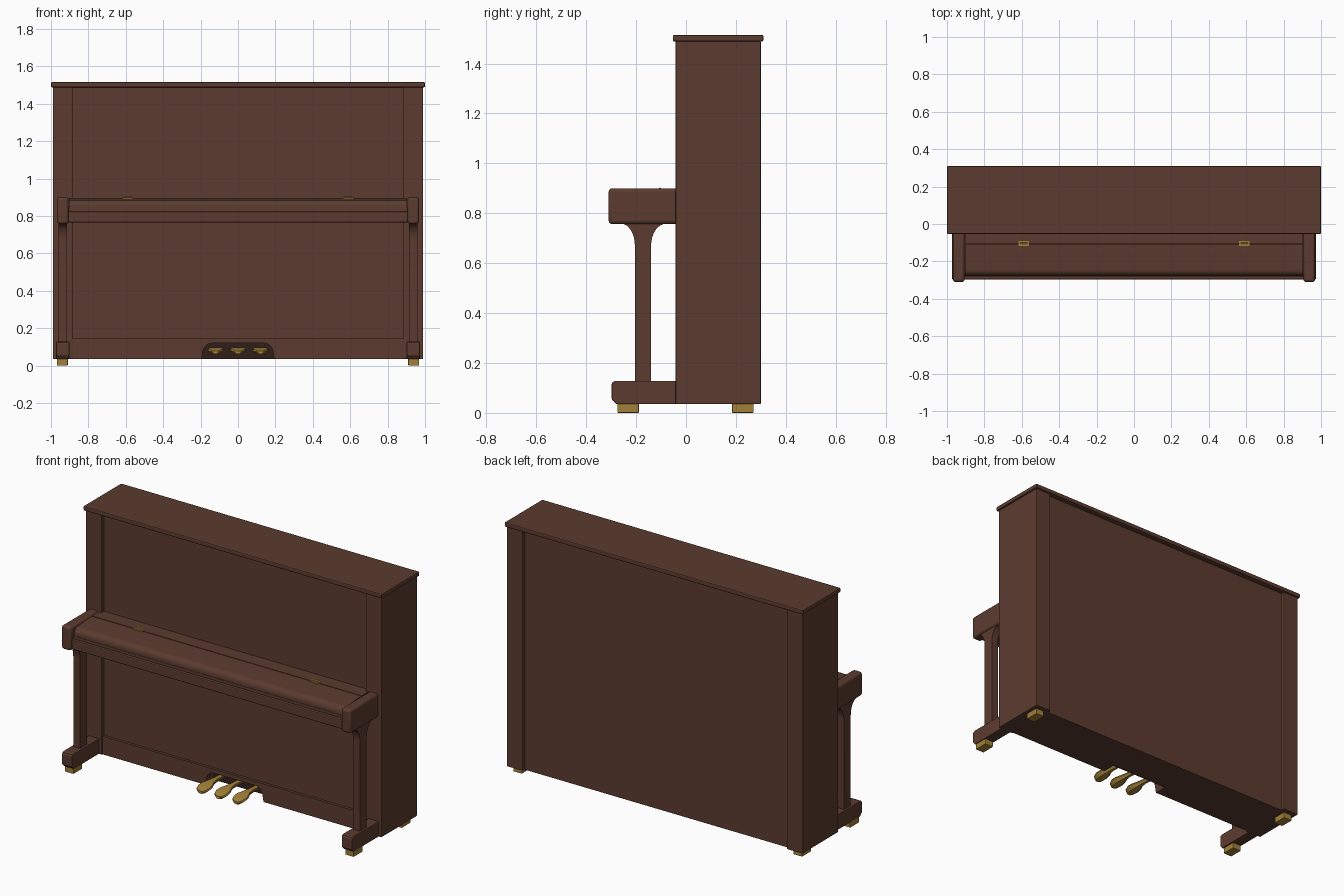
import bpy, bmesh, math

if "Cube" in bpy.data.objects:
    bpy.data.objects.remove(bpy.data.objects["Cube"])


def material(name, rgb):
    m = bpy.data.materials.new(name)
    m.diffuse_color = (*rgb, 1)
    m.use_nodes = True
    m.node_tree.nodes["Principled BSDF"].inputs["Base Color"].default_value = m.diffuse_color
    return m


WOOD = material("brown wood", (0.105, 0.044, 0.028))
DARK = material("dark brown recess", (0.03, 0.014, 0.010))
GOLD = material("brass", (0.36, 0.215, 0.04))


def finish(name, bm, mat, bevel=0, segments=2, smooth=False):
    bmesh.ops.recalc_face_normals(bm, faces=bm.faces)
    me = bpy.data.meshes.new(name)
    bm.to_mesh(me)
    bm.free()
    me.materials.append(mat)
    ob = bpy.data.objects.new(name, me)
    bpy.context.collection.objects.link(ob)
    if smooth:
        bpy.context.view_layer.objects.active = ob
        ob.select_set(True)
        bpy.ops.object.shade_smooth_by_angle(angle=math.radians(35))
        ob.select_set(False)
    if bevel:
        mod = ob.modifiers.new("edge", 'BEVEL')
        mod.width, mod.segments = bevel, segments
        mod.limit_method = 'ANGLE'
        mod.angle_limit = math.radians(40)
    return ob


def prism(name, pts, axis, a, b, mat=WOOD, **kw):
    """Extrude a (y, z) profile along x, or an (x, z) profile along y."""
    bm = bmesh.new()
    place = (lambda t, p: (t, p[0], p[1])) if axis == 'x' else (lambda t, p: (p[0], t, p[1]))
    lo = [bm.verts.new(place(a, p)) for p in pts]
    hi = [bm.verts.new(place(b, p)) for p in pts]
    bm.faces.new(lo)
    bm.faces.new(hi)
    for i in range(len(pts)):
        j = (i + 1) % len(pts)
        bm.faces.new((lo[i], lo[j], hi[j], hi[i]))
    return finish(name, bm, mat, **kw)


def box(name, x, y, z, mat=WOOD, **kw):
    return prism(name, [(y[0], z[0]), (y[1], z[0]), (y[1], z[1]), (y[0], z[1])], 'x', *x, mat, **kw)


def arc(cx, cz, rx, rz, a0, a1, n=8):
    return [(cx + rx * math.cos(math.radians(a0 + (a1 - a0) * i / n)),
             cz + rz * math.sin(math.radians(a0 + (a1 - a0) * i / n))) for i in range(n + 1)]


# case
box("top_lid", (-1, 1), (-0.053, 0.31), (1.488, 1.515), bevel=0.006)
box("center_case", (-0.89, 0.89), (-0.018, 0.278), (0.14, 1.49))
box("lower_case", (-0.89, 0.89), (0.055, 0.278), (0.035, 0.142))

# baseboard with the arched pedal opening
base = [(-0.888, 0.035), (-0.195, 0.035)]
base += arc(-0.14, 0.06, 0.05, 0.06, 180, 90, 6) + arc(0.14, 0.06, 0.05, 0.06, 90, 0, 6)
base += [(0.195, 0.035), (0.888, 0.035), (0.888, 0.145), (-0.888, 0.145)]
prism("baseboard", base, 'y', -0.034, 0.06)
box("pedal_recess", (-0.2, 0.2), (0.045, 0.054), (0.036, 0.125), DARK)

# keybed, key slip and closed key lid
box("keybed", (-0.91, 0.91), (-0.28, -0.01), (0.765, 0.84))
box("key_slip", (-0.908, 0.908), (-0.297, -0.25), (0.765, 0.823), bevel=0.006)
lid = [(-0.108, 0.832), (-0.108, 0.894), (-0.17, 0.892), (-0.22, 0.888)]
lid += arc(-0.245, 0.85, 0.033, 0.036, 90, 180, 8) + [(-0.278, 0.832)]
prism("key_lid", lid, 'x', -0.903, 0.903, smooth=True)
box("lid_hinge_strip", (-0.903, 0.903), (-0.105, -0.01), (0.83, 0.895))

# leg outline with flared top
leg = [(-0.205, 0.12)] + arc(-0.26, 0.67, 0.055, 0.088, 0, 90)
leg += arc(-0.08, 0.67, 0.06, 0.088, 90, 180) + [(-0.14, 0.12)]
# toe block outline
toe = [(-0.03, 0.035), (-0.28, 0.035), (-0.298, 0.055), (-0.298, 0.115),
       (-0.293, 0.124), (-0.283, 0.128), (-0.03, 0.128)]

for s, side in ((-1, "left"), (1, "right")):
    span = lambda a, b: tuple(sorted((s * a, s * b)))
    box(side + "_side_case", span(0.885, 0.99), (-0.042, 0.3), (0.035, 1.49), bevel=0.004)
    box(side + "_arm", span(0.906, 0.968), (-0.31, -0.03), (0.757, 0.9), bevel=0.014, segments=3, smooth=True)
    prism(side + "_leg", leg, 'x', *span(0.915, 0.96), smooth=True)
    prism(side + "_toe_block", toe, 'x', *span(0.902, 0.972), bevel=0.004)
    for y, where in ((-0.232, "front"), (0.228, "back")):
        box(f"{side}_{where}_foot", span(0.91, 0.968), (y - 0.043, y + 0.043), (0, 0.037), GOLD, bevel=0.003)
    # brass hinge leaf and knuckle
    hx = s * 0.59
    box(side + "_hinge_leaf", (hx - 0.028, hx + 0.028), (-0.118, -0.092), (0.89, 0.898), GOLD)
    prism(side + "_hinge_knuckle", arc(-0.105, 0.898, 0.005, 0.005, 0, 315, 7), 'x', hx - 0.02, hx + 0.02, GOLD)

# pedals lofted through (y, half width, top z, thickness) stations
STATIONS = [(0.05, 0.014, 0.092, 0.02), (-0.05, 0.016, 0.098, 0.022), (-0.09, 0.024, 0.098, 0.025),
            (-0.125, 0.039, 0.095, 0.028), (-0.155, 0.042, 0.091, 0.028),
            (-0.178, 0.034, 0.085, 0.024), (-0.192, 0.017, 0.079, 0.016)]
for k, name in enumerate(("left", "middle", "right")):
    bm = bmesh.new()
    rings = []
    for y, w, z, t in STATIONS:
        section = ((-0.9, 0), (0.9, 0), (1, -0.35), (0.5, -1), (-0.5, -1), (-1, -0.35))
        rings.append([bm.verts.new(((k - 1) * 0.12 + w * u, y, z + t * v)) for u, v in section])
    for a, b in zip(rings, rings[1:]):
        for i in range(6):
            bm.faces.new((a[i], a[(i + 1) % 6], b[(i + 1) % 6], b[i]))
    bm.faces.new(rings[0])
    bm.faces.new(rings[-1])
    finish(name + "_pedal", bm, GOLD, smooth=True)
